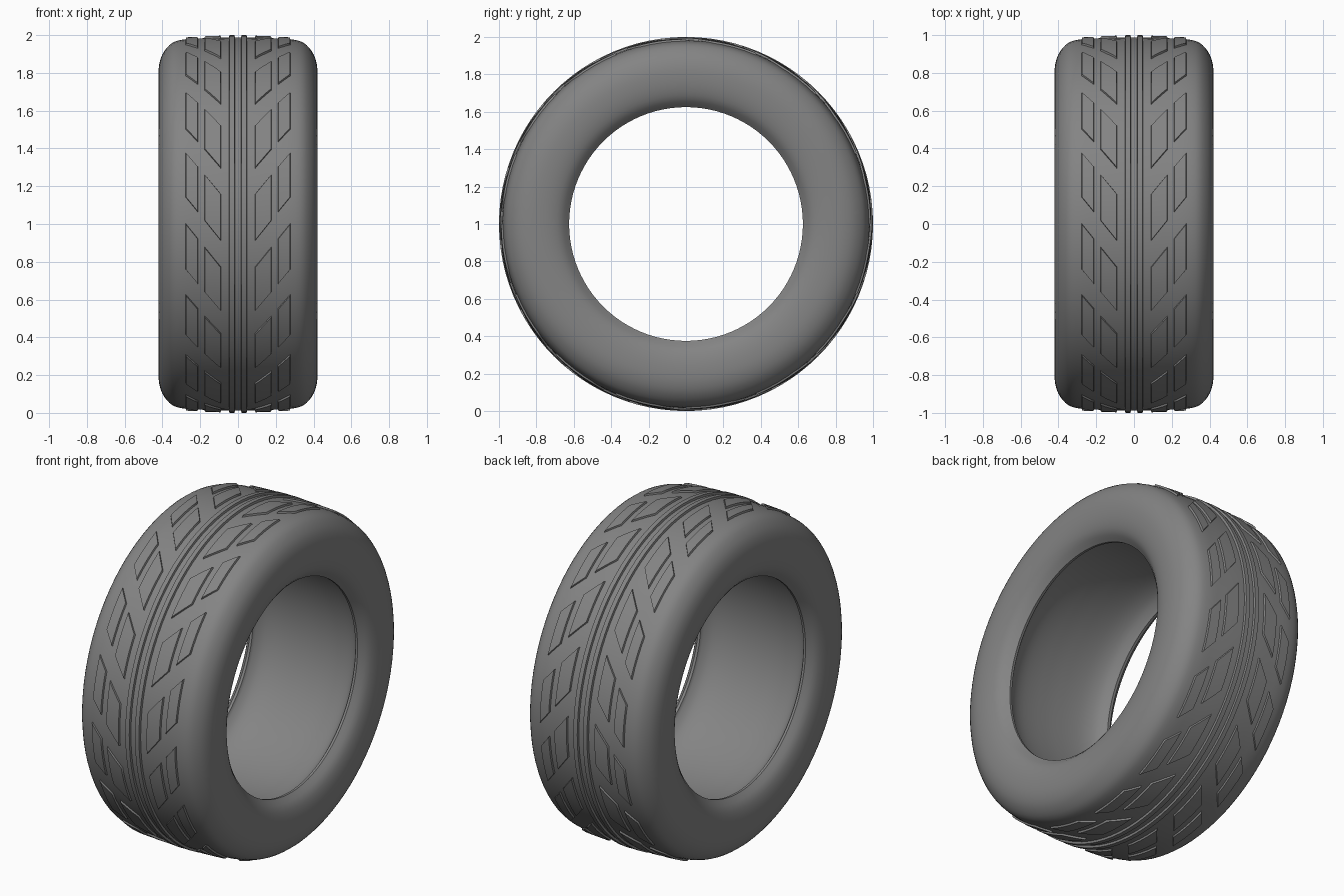
import bpy, bmesh, math
from mathutils import Vector

if "Cube" in bpy.data.objects:
    bpy.data.objects.remove(bpy.data.objects["Cube"])

CENTRE_Z = 1.0
SEG = 96

# Dark rubber
rubber = bpy.data.materials.new("rubber")
rubber.diffuse_color = (0.23, 0.23, 0.23, 1)
rubber.use_nodes = True
rubber.node_tree.nodes["Principled BSDF"].inputs["Base Color"].default_value = rubber.diffuse_color


def crown(x):
    """Radius of the base tread surface at offset x."""
    return 0.988 - 0.13 * x * x


def point(x, r, a):
    """Angle a runs from the front (-y) up towards +z."""
    return Vector((x, -r * math.cos(a), CENTRE_Z + r * math.sin(a)))


def finish(bm, name, angle=40):
    bmesh.ops.recalc_face_normals(bm, faces=bm.faces)
    me = bpy.data.meshes.new(name)
    bm.to_mesh(me)
    bm.free()
    me.materials.append(rubber)
    ob = bpy.data.objects.new(name, me)
    bpy.context.collection.objects.link(ob)
    bpy.ops.object.select_all(action='DESELECT')
    ob.select_set(True)
    bpy.context.view_layer.objects.active = ob
    bpy.ops.object.shade_smooth_by_angle(angle=math.radians(angle))
    return ob


def lathe(bm, profile):
    """Spin a closed (x, r) profile around the tyre axis."""
    rings = [[bm.verts.new(point(x, r, 2 * math.pi * i / SEG)) for x, r in profile]
             for i in range(SEG)]
    n = len(profile)
    for i in range(SEG):
        a, b = rings[i], rings[(i + 1) % SEG]
        for j in range(n):
            k = (j + 1) % n
            bm.faces.new((a[j], a[k], b[k], b[j]))


def smooth(pts, steps=3):
    """Catmull-Rom curve through the points."""
    p = [Vector(q) for q in pts]
    p = [2 * p[0] - p[1]] + p + [2 * p[-1] - p[-2]]
    out = []
    for i in range(1, len(p) - 2):
        a, b, c, d = p[i - 1:i + 3]
        for s in range(steps):
            t = s / steps
            out.append(0.5 * (2 * b + (c - a) * t + (2 * a - 5 * b + 4 * c - d) * t * t
                              + (3 * b - a - 3 * c + d) * t ** 3))
    out.append(p[-2])
    return [tuple(v) for v in out]


# Tyre body: rounded outer wall, soft bead, hollowed inner wall
outer = smooth([(x, crown(x)) for x in (0, 0.1, 0.2, 0.28)] +
               [(0.345, 0.961), (0.391, 0.914), (0.414, 0.86), (0.421, 0.80),
                (0.415, 0.73), (0.394, 0.67), (0.353, 0.625)])
inner = smooth([(0.338, 0.626), (0.328, 0.642), (0.29, 0.674),
                (0.22, 0.698), (0.12, 0.71), (0, 0.714)])
half = outer + inner
mirrored = [(-x, r) for x, r in reversed(half[1:-1])]
bm = bmesh.new()
lathe(bm, half + mirrored)
finish(bm, "tyre_body")

# Two raised ribs around the middle
bm = bmesh.new()
for s in (-1, 1):
    lathe(bm, [(s * 0.013, 0.975), (s * 0.019, 1.0), (s * 0.045, 1.0), (s * 0.051, 0.975)])
finish(bm, "centre_ribs")


# Slanted tread blocks with drafted sides, 16 rows, mirrored left and right
def block(bm, side, x0, x1, turn, length=0.25, rise=0.010, nx=3, na=5):
    grids = []
    for h, pad in ((-0.012, 0.004), (rise, -0.003)):
        grid = []
        for i in range(nx + 1):
            x = x0 - pad + (x1 - x0 + 2 * pad) * i / nx
            start = turn - (0.275 - x) * 1.26 + pad
            grid.append([bm.verts.new(point(side * x, crown(x) + h,
                                            start - (length + 2 * pad) * j / na))
                         for j in range(na + 1)])
        grids.append(grid)
    low, top = grids
    for g in grids:
        for i in range(nx):
            for j in range(na):
                bm.faces.new((g[i][j], g[i + 1][j], g[i + 1][j + 1], g[i][j + 1]))
    rim = ([(i, 0) for i in range(nx)] + [(nx, j) for j in range(na)] +
           [(i, na) for i in range(nx, 0, -1)] + [(0, j) for j in range(na, 0, -1)])
    for (i, j), (k, m) in zip(rim, rim[1:] + rim[:1]):
        bm.faces.new((low[i][j], low[k][m], top[k][m], top[i][j]))


for name, x0, x1 in (("inner_tread_blocks", 0.09, 0.178), ("outer_tread_blocks", 0.212, 0.277)):
    bm = bmesh.new()
    for row in range(16):
        for side in (-1, 1):
            block(bm, side, x0, x1, row * math.pi / 8)
    finish(bm, name)
